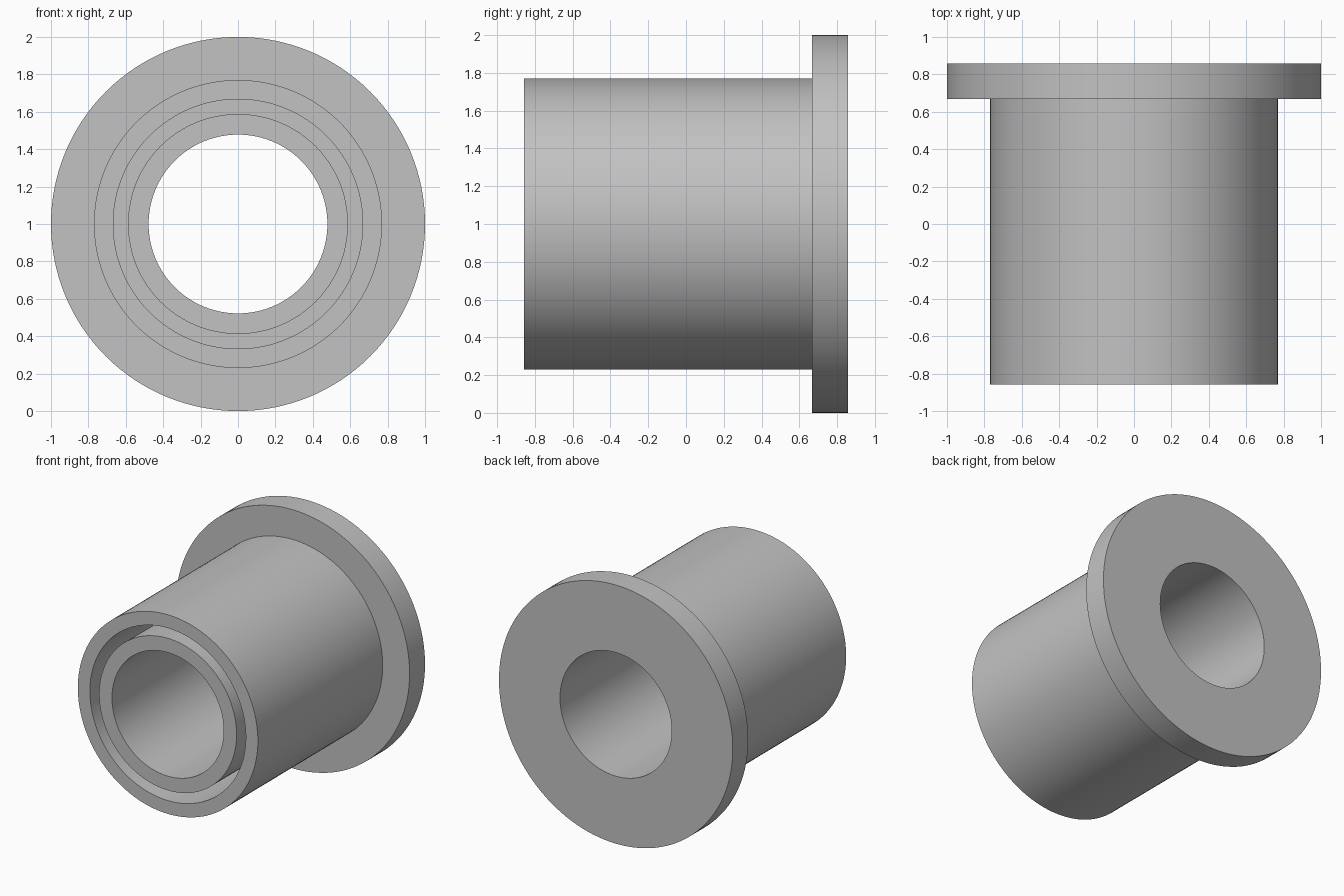
import bpy
import bmesh
from math import pi, radians
from mathutils import Matrix, Vector

cube = bpy.data.objects.get("Cube")
if cube:
    bpy.data.objects.remove(cube, do_unlink=True)

SEGMENTS = 128
FRONT, FLANGE_FRONT, BACK = -0.857, 0.668, 0.857
BORE, INNER_WALL, OUTER_WALL, BARREL, RIM = 0.478, 0.588, 0.667, 0.77, 1.0

# Single grey material
grey = bpy.data.materials.new("plain_grey")
grey.use_nodes = True
colour = (0.54, 0.54, 0.54, 1)
grey.diffuse_color = colour
grey.node_tree.nodes["Principled BSDF"].inputs["Base Color"].default_value = colour


def lathe(name, profile, material):
    """Spin a closed (radius, y) outline around the y axis."""
    bm = bmesh.new()
    verts = [bm.verts.new((r, y, 0)) for r, y in profile]
    edges = [bm.edges.new((verts[i - 1], v)) for i, v in enumerate(verts)]
    bmesh.ops.spin(bm, geom=verts + edges, cent=(0, 0, 0), axis=Vector((0, 1, 0)),
                   angle=2 * pi, steps=SEGMENTS, use_merge=True)
    bmesh.ops.remove_doubles(bm, verts=bm.verts[:], dist=0.0001)
    bmesh.ops.recalc_face_normals(bm, faces=bm.faces[:])
    bmesh.ops.transform(bm, matrix=Matrix.Translation((0, 0, 1)), verts=bm.verts[:])
    mesh = bpy.data.meshes.new(name)
    bm.to_mesh(mesh)
    bm.free()
    mesh.materials.append(material)
    obj = bpy.data.objects.new(name, mesh)
    bpy.context.collection.objects.link(obj)
    bpy.ops.object.select_all(action="DESELECT")
    obj.select_set(True)
    bpy.context.view_layer.objects.active = obj
    bpy.ops.object.shade_smooth_by_angle(angle=radians(30))
    return obj


# Double-walled sleeve with a flange at the back; the gap between walls is open at the front
lathe("flanged_sleeve", [
    (BORE, FRONT), (INNER_WALL, FRONT),
    (INNER_WALL, FLANGE_FRONT), (OUTER_WALL, FLANGE_FRONT),
    (OUTER_WALL, FRONT), (BARREL, FRONT),
    (BARREL, FLANGE_FRONT), (RIM, FLANGE_FRONT),
    (RIM, BACK), (BORE, BACK),
], grey)
